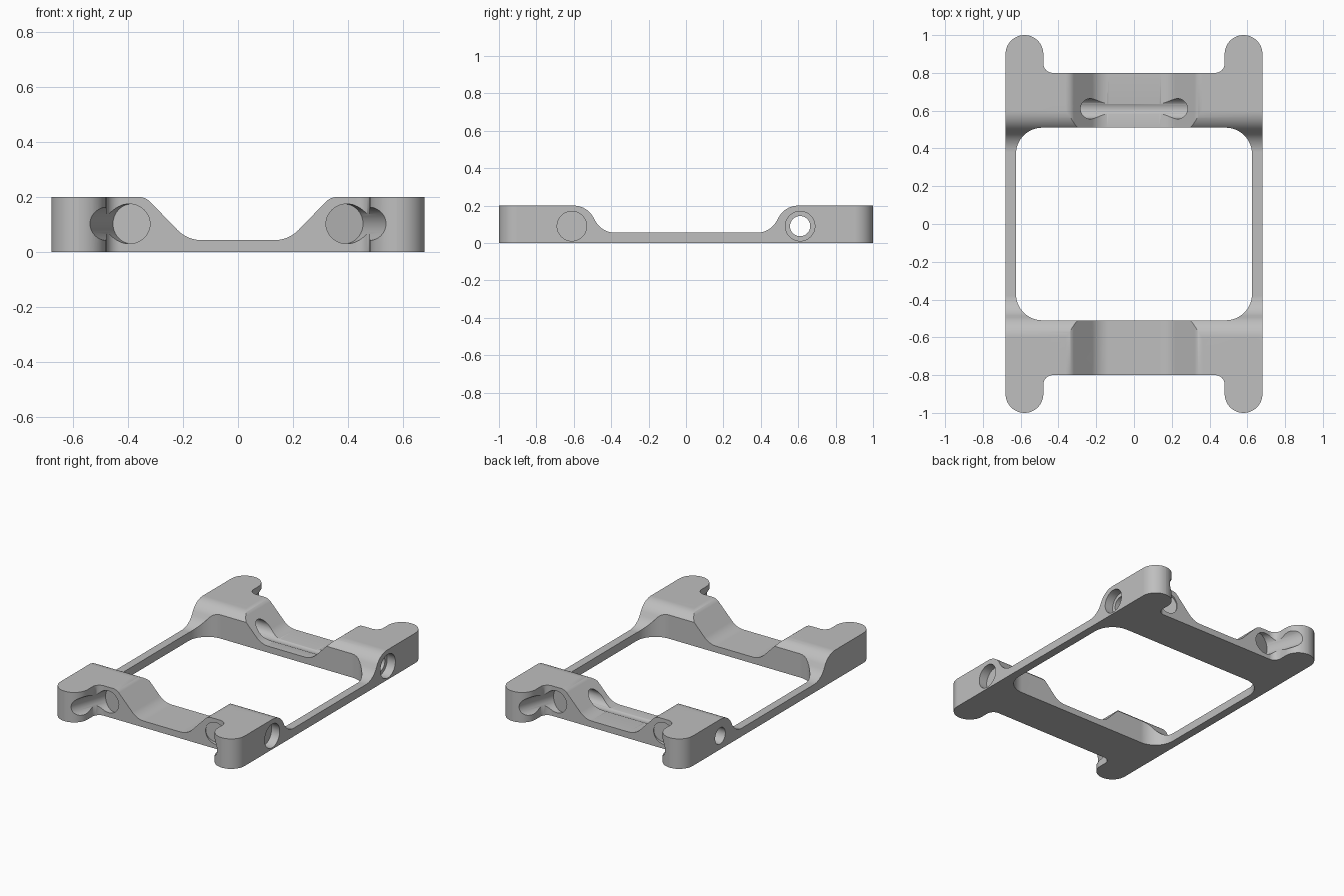
import bpy, bmesh, math
from mathutils import Vector

old = bpy.data.objects.get("Cube")
if old:
    bpy.data.objects.remove(old, do_unlink=True)

grey = bpy.data.materials.new("plain grey")
grey.use_nodes = True
COLOUR = (0.52, 0.52, 0.52, 1)
grey.diffuse_color = COLOUR
grey.node_tree.nodes["Principled BSDF"].inputs["Base Color"].default_value = COLOUR


def rounded(corners, steps=12):
    """Polygon (x, y, radius) with each corner replaced by an arc."""
    out = []
    for i, (x, y, r) in enumerate(corners):
        p = Vector((x, y))
        if r == 0:
            out.append(p)
            continue
        a = (Vector(corners[i - 1][:2]) - p).normalized()
        b = (Vector(corners[(i + 1) % len(corners)][:2]) - p).normalized()
        half = a.angle(b) / 2
        centre = p + (a + b).normalized() * r / math.sin(half)
        start = p + a * r / math.tan(half) - centre
        end = p + b * r / math.tan(half) - centre
        sweep = start.angle(end)
        for k in range(steps + 1):
            t = k / steps
            out.append(centre + (start * math.sin((1 - t) * sweep)
                                 + end * math.sin(t * sweep)) / math.sin(sweep))
    return out


def mirror(half):
    """Close a half profile with its copy across the vertical axis."""
    return half + [(-x, y, r) for x, y, r in reversed(half)]


def prism(name, points, place, low, high):
    """Extrude a profile; place(u, v, w) maps profile and depth to space."""
    bm = bmesh.new()
    face = bm.faces.new([bm.verts.new(place(p.x, p.y, low)) for p in points])
    step = Vector(place(0, 0, high)) - Vector(place(0, 0, low))
    new = bmesh.ops.extrude_face_region(bm, geom=[face])["geom"]
    bmesh.ops.translate(bm, vec=step, verts=[g for g in new if isinstance(g, bmesh.types.BMVert)])
    return finish(name, bm)


def rod(name, start, end, r1, r2=None):
    """Cylinder or cone between two points."""
    a, b = Vector(start), Vector(end)
    bm = bmesh.new()
    bmesh.ops.create_cone(bm, cap_ends=True, segments=48, radius1=r1,
                          radius2=r1 if r2 is None else r2, depth=(b - a).length)
    turn = (b - a).to_track_quat("Z", "Y")
    for v in bm.verts:
        v.co = turn @ v.co + (a + b) / 2
    return finish(name, bm)


def finish(name, bm):
    bmesh.ops.recalc_face_normals(bm, faces=bm.faces)
    mesh = bpy.data.meshes.new(name)
    bm.to_mesh(mesh)
    bm.free()
    obj = bpy.data.objects.new(name, mesh)
    bpy.context.collection.objects.link(obj)
    return obj


# Plate outline with four rounded ears
lower = [(0.48, -0.8, 0.05), (0.48, -1, 0.0999), (0.68, -1, 0.0999)]
right = lower + [(x, -y, r) for x, y, r in reversed(lower)]
frame = prism("mounting_frame", rounded(mirror(right)), lambda u, v, w: (u, v, w), 0, 0.2)
frame.data.materials.append(grey)
bpy.context.view_layer.objects.active = frame
frame.select_set(True)


def cut(cutter):
    cutter.hide_render = True
    mod = frame.modifiers.new("cut", "BOOLEAN")
    mod.operation = "DIFFERENCE"
    mod.solver = "EXACT"
    mod.object = cutter
    bpy.ops.object.modifier_apply(modifier=mod.name)
    bpy.data.objects.remove(cutter, do_unlink=True)


# Central window
window = mirror([(0.625, -0.51, 0.14), (0.625, 0.51, 0.14)])
cut(prism("window", rounded(window), lambda u, v, w: (u, v, w), -0.1, 0.4))

# Lowered side rails with S-shaped ends
rails = mirror([(0.45, 0.055, 0.12), (0.53, 0.2, 0.12), (0.8, 0.2, 0), (0.8, 0.4, 0)])
cut(prism("rail_relief", rounded(rails), lambda u, v, w: (w, u, v), -0.9, 0.9))

# Sloped trough across the end plates
trough = mirror([(0.185, 0.043, 0.12), (0.337, 0.2, 0.06), (0.45, 0.2, 0), (0.45, 0.4, 0)])
cut(prism("trough", rounded(trough), lambda u, v, w: (u, w, v), -1.2, 1.2))

for sy in (-1, 1):
    # Long cross bore
    y = 0.61 * sy
    cut(rod("cross_bore", (-0.9, y, 0.09), (0.9, y, 0.09), 0.054))
    for sx in (-1, 1):
        # Counterbore and slot end of the cross bore
        cut(rod("side_counterbore", (0.62 * sx, y, 0.09), (0.9 * sx, y, 0.09), 0.079))
        cut(rod("slot_end", (0.272 * sx, y, 0.091), (0.272 * sx, y, 0.4), 0.0537))
        # Slanted bore through the end plate, its counterbore and ear scallop
        cut(rod("end_bore", (0.336 * sx, 0.4 * sy, 0.102), (0.398 * sx, 0.82 * sy, 0.102), 0.052))
        cut(rod("end_counterbore", (0.385 * sx, 0.73 * sy, 0.102),
                (0.397 * sx, 0.81 * sy, 0.102), 0.073))
        cut(rod("ear_scallop", (0.387 * sx, 0.77 * sy, 0.102),
                (0.50 * sx, 1.1 * sy, 0.102), 0.0725))
        # Countersunk ear hole
        ex, ey = 0.58 * sx, 0.9 * sy
        cut(rod("ear_hole", (ex, ey, -0.1), (ex, ey, 0.4), 0.037))
        cut(rod("ear_countersink", (ex, ey, -0.02), (ex, ey, 0.05), 0.082, 0.036))

bpy.ops.object.shade_smooth_by_angle(angle=math.radians(30))
weighted = frame.modifiers.new("weighted_normals", "WEIGHTED_NORMAL")
weighted.keep_sharp = True
